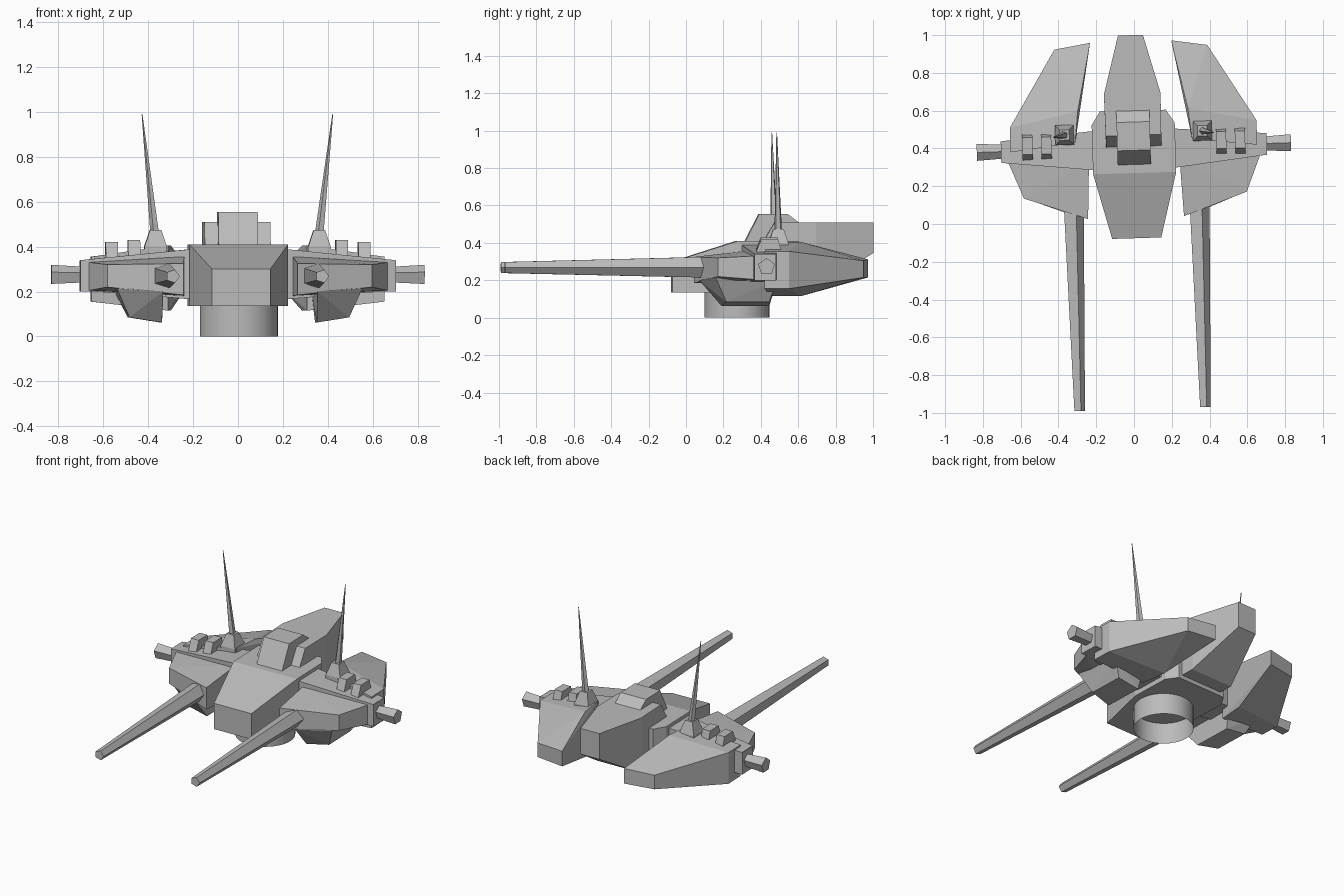
import bpy, bmesh, math
from mathutils import Matrix, Vector

cube = bpy.data.objects.get("Cube")
if cube:
    bpy.data.objects.remove(cube, do_unlink=True)

grey = bpy.data.materials.new("plain_grey")
grey.use_nodes = True
COLOR = (0.5, 0.5, 0.5, 1)
grey.diffuse_color = COLOR
grey.node_tree.nodes["Principled BSDF"].inputs["Base Color"].default_value = COLOR

# The whole craft is turned slightly about the vertical axis
PLACE = Matrix.Translation((0.012, 0, 0)) @ Matrix.Rotation(0.031, 4, "Z")


def finish(name, bm):
    bmesh.ops.recalc_face_normals(bm, faces=bm.faces)
    mesh = bpy.data.meshes.new(name)
    bm.to_mesh(mesh)
    bm.free()
    mesh.materials.append(grey)
    ob = bpy.data.objects.new(name, mesh)
    bpy.context.collection.objects.link(ob)
    ob.matrix_world = PLACE
    return ob


def solid(name, points):
    """Convex flat-faced block around the given corners."""
    bm = bmesh.new()
    for p in points:
        bm.verts.new(p)
    res = bmesh.ops.convex_hull(bm, input=bm.verts)
    loose = [v for v in res["geom_interior"] if isinstance(v, bmesh.types.BMVert)]
    bmesh.ops.delete(bm, geom=loose, context="VERTS")
    bmesh.ops.dissolve_limit(bm, angle_limit=math.radians(1.5),
                             verts=bm.verts, edges=bm.edges)
    return finish(name, bm)


def box(x0, x1, y0, y1, z0, z1):
    return [(x, y, z) for x in (x0, x1) for y in (y0, y1) for z in (z0, z1)]


def both(points):
    return [(s * x, y, z) for x, y, z in points for s in (1, -1)]


def rod(name, a, b, ra, rb, sides, turn=0.0):
    """Tapered rod from a to b."""
    a, b = Vector(a), Vector(b)
    side = Vector((0, 0, 1)) if abs((b - a).normalized().z) < 0.5 else Vector((0, 1, 0))
    out = (b - a).cross(side).normalized()
    up = out.cross(b - a).normalized()
    pts = []
    for i in range(sides):
        t = turn + math.tau * i / sides
        d = out * math.cos(t) + up * math.sin(t)
        pts += [a + d * ra, b + d * rb]
    return solid(name, pts)


# Central body
solid("hull", both([
    (0.13, -0.075, 0.135), (0.13, -0.075, 0.30),
    (0.22, 0.27, 0.135), (0.22, 0.27, 0.41),
    (0.22, 0.53, 0.135), (0.22, 0.53, 0.41),
    (0.175, 0.60, 0.135), (0.175, 0.60, 0.41)]))
solid("tail", both([
    (0.147, 0.405, 0.40), (0.147, 0.47, 0.51), (0.147, 0.45, 0.16),
    (0.15, 0.69, 0.51), (0.15, 0.69, 0.16),
    (0.066, 1.0, 0.51), (0.066, 1.0, 0.345)]))
solid("canopy", both([
    (0.088, 0.315, 0.41), (0.088, 0.39, 0.555),
    (0.088, 0.54, 0.555), (0.088, 0.60, 0.51), (0.088, 0.60, 0.41)]))

# Open docking ring beneath the body
bm = bmesh.new()
bmesh.ops.create_cone(bm, segments=40, radius1=0.174, radius2=0.174, depth=0.14,
                      cap_ends=False, matrix=Matrix.Translation((0, 0.272, 0.07)))
for f in bm.faces:
    f.smooth = True
finish("docking_ring", bm)

# Wing assemblies, mirrored
for s, tag in ((1, "left"), (-1, "right")):
    def m(points):
        return [(s * x, y, z) for x, y, z in points]

    solid("wing_beam_" + tag, m(
        box(0.20, 0.20, 0.29, 0.50, 0.165, 0.39) + box(0.70, 0.70, 0.345, 0.46, 0.205, 0.34)))
    solid("front_pod_" + tag, m([
        (0.254, 0.034, 0.185), (0.254, 0.034, 0.325),
        (0.59, 0.153, 0.22), (0.59, 0.153, 0.32),
        (0.665, 0.34, 0.205), (0.665, 0.34, 0.33),
        (0.24, 0.34, 0.18), (0.24, 0.34, 0.36)]))
    solid("rear_pod_" + tag, m([
        (0.653, 0.40, 0.155), (0.653, 0.40, 0.355),
        (0.653, 0.53, 0.155), (0.653, 0.53, 0.355),
        (0.405, 0.936, 0.215), (0.405, 0.936, 0.305),
        (0.215, 0.966, 0.215), (0.215, 0.966, 0.312),
        (0.292, 0.605, 0.115), (0.292, 0.605, 0.405),
        (0.31, 0.44, 0.115), (0.31, 0.44, 0.405)]))
    solid("lower_fin_" + tag, m([
        (0.345, 0.06, 0.20), (0.55, 0.14, 0.22), (0.55, 0.47, 0.20), (0.33, 0.47, 0.20),
        (0.345, 0.18, 0.062), (0.49, 0.20, 0.085),
        (0.49, 0.43, 0.085), (0.345, 0.435, 0.062)]))

    # Barrel and wing tip thruster
    rod("barrel_" + tag, (s * 0.333, 0.25, 0.27), (s * 0.333, -0.98, 0.268),
        0.062, 0.031, 5, math.radians(36))
    solid("tip_mount_" + tag, m(box(0.62, 0.704, 0.345, 0.46, 0.20, 0.338)))
    rod("tip_thruster_" + tag, (s * 0.66, 0.405, 0.272), (s * 0.832, 0.405, 0.272),
        0.037, 0.047, 5, math.radians(90))

    # Deck boxes with sloped fronts
    for x, top, part in ((0.463, 0.43, "inner"), (0.563, 0.42, "outer")):
        solid("deck_box_%s_%s" % (part, tag), m(
            box(x - 0.027, x + 0.027, 0.355, 0.495, 0.33, 0.35)
            + box(x - 0.027, x + 0.027, 0.385, 0.475, top, top)))

    # Antenna on a stepped base
    solid("antenna_base_" + tag, m(
        box(0.315, 0.415, 0.43, 0.535, 0.35, 0.40)
        + box(0.34, 0.39, 0.455, 0.51, 0.475, 0.475)))
    rod("antenna_" + tag, (s * 0.367, 0.482, 0.46), (s * 0.425, 0.472, 0.99),
        0.021, 0.002, 5)
